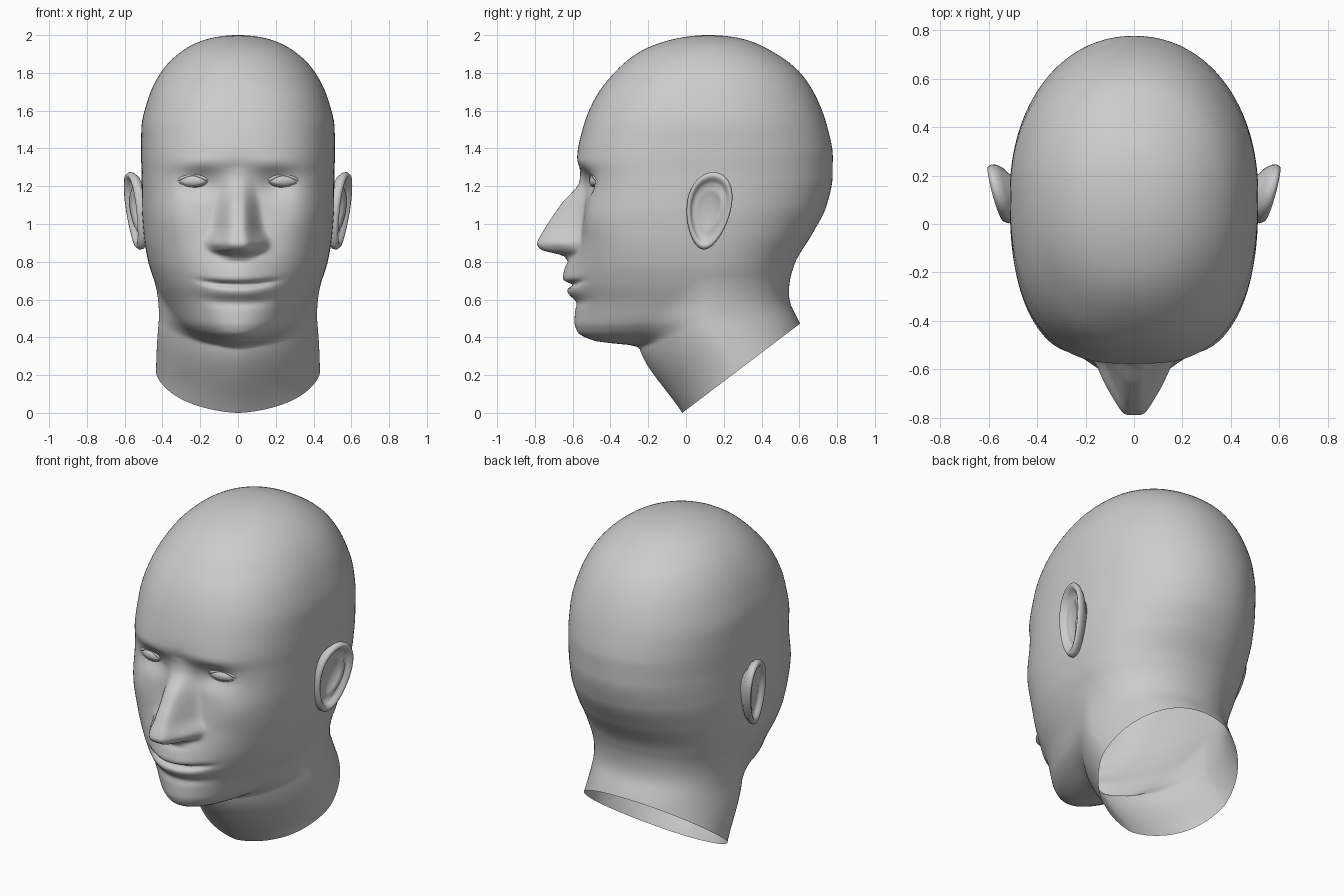
import bpy, bmesh, math
from mathutils import Vector

cube = bpy.data.objects.get("Cube")
if cube:
    bpy.data.objects.remove(cube, do_unlink=True)

grey = bpy.data.materials.new("plain grey")
grey.use_nodes = True
COLOUR = (0.6, 0.6, 0.6, 1)
grey.diffuse_color = COLOUR
grey.node_tree.nodes["Principled BSDF"].inputs["Base Color"].default_value = COLOUR

# Profiles by height: z, front y, back y, half width, front roundness
SKULL = [(2, .12, .12, 0, 2), (1.98, -.06, .3, .16, 2), (1.92, -.23, .445, .29, 2.1),
         (1.8, -.38, .605, .41, 2.2), (1.65, -.49, .7, .48, 2.4), (1.5, -.548, .752, .512, 2.5),
         (1.36, -.575, .777, .513, 2.65), (1.25, -.55, .776, .51, 2.85), (1.1, -.54, .745, .51, 2.9),
         (.95, -.56, .67, .5, 2.8), (.8, -.585, .58, .475, 2.55), (.68, -.595, .54, .435, 2.3),
         (.58, -.585, .5, .39, 2.1), (.48, -.59, .46, .34, 2), (.43, -.575, .42, .29, 2),
         (.38, -.48, .4, .2, 2), (.355, -.26, .35, .13, 2), (.3, 0, .3, .1, 2), (0, .1, .3, .05, 2)]
NECK = [(1.1, 0, .2, .1), (.9, -.05, .38, .28), (.7, -.18, .5, .38), (.58, -.23, .55, .41),
        (.48, -.27, .6, .42), (.34, -.245, .66, .43), (0, -.02, .85, .44)]
# Nose: z, depth, half width
NOSE = [(1.3, 0, .08), (1.22, .02, .095), (1.1, .125, .125), (.98, .19, .145), (.9, .215, .18),
        (.865, .18, .165), (.83, .04, .12), (.8, 0, .1)]


def depth(z):
    return math.sqrt(max(0, 2 - z))


def sample(table, z):
    """Monotone smooth interpolation down a profile table."""
    z = min(table[0][0], max(table[-1][0], z))
    ts = [depth(row[0]) for row in table]
    t = depth(z)
    i = max(k for k in range(len(ts) - 1) if k == 0 or ts[k] <= t)
    h = ts[i + 1] - ts[i]
    u = (t - ts[i]) / h

    def slope(k, c):
        return (table[k + 1][c] - table[k][c]) / (ts[k + 1] - ts[k])

    def tangent(k, c):
        if k == 0 or k == len(ts) - 1:
            return slope(max(0, k - 1), c)
        a, b = slope(k - 1, c), slope(k, c)
        return 2 * a * b / (a + b) if a * b > 0 else 0

    out = []
    for c in range(1, len(table[0])):
        p, q = table[i][c], table[i + 1][c]
        m, n = tangent(i, c) * h, tangent(i + 1, c) * h
        out.append((2*u**3 - 3*u*u + 1)*p + (u**3 - 2*u*u + u)*m
                   + (3*u*u - 2*u**3)*q + (u**3 - u*u)*n)
    return out


def smooth(u):
    u = min(1, max(0, u))
    return u * u * (3 - 2 * u)


def bump(d, size):
    return math.exp(-(d / size) ** 2)


def radius(angle, axis, front, back, wide, n_front, n_back):
    s, c = abs(math.sin(angle)), math.cos(angle)
    long, n = (axis - front, n_front) if c > 0 else (back - axis, n_back)
    return ((s / max(.001, wide)) ** n + (abs(c) / max(.001, long)) ** n) ** (-1 / n)


def face_relief(x, z):
    """How far the facial features push forward."""
    x = abs(x)
    d, w = sample(NOSE, z)
    f = d * (1 - smooth((x / w - .15) / .85))
    f += .022 * bump(x - .125, .035) * bump(z - .895, .035)    # nostril wings
    f -= .045 * bump(x - .2, .1) * bump(z - 1.21, .07)         # eye sockets
    f += .01 * bump(x - .2, .15) * bump(z - 1.32, .04)         # brows
    f += .03 * bump(x - .34, .13) * bump(z - 1.05, .13)        # cheekbones
    f += .055 * bump(x, .15) * bump(z - .745, .1)              # mouth mound
    lips = math.exp(-(x / .18) ** 4)
    z -= .5 * x * x
    f += lips * (.008 * bump(z - .71, .025) - .036 * bump(z - .678, .013)
                 + .018 * bump(z - .635, .03) - .01 * bump(z - .58, .025))
    return f


def head_point(z, angle):
    axis = .12 + .18 * smooth((.52 - z) / .42)
    r = radius(angle, axis, *sample(SKULL, z), 2.1)
    if z < 1:
        k = radius(angle, axis, *sample(NECK, z), 1.58, 2.15)
        blend = max(0, .08 - abs(r - k))
        r = max(r, k) + blend * blend / .32
    x, y = r * math.sin(angle), axis - r * math.cos(angle)
    y -= face_relief(x, z) * smooth((-.1 - y) / .25)
    return Vector((x, y, z))


def finish(name, bm):
    bmesh.ops.recalc_face_normals(bm, faces=bm.faces)
    mesh = bpy.data.meshes.new(name)
    bm.to_mesh(mesh)
    bm.free()
    for p in mesh.polygons:
        p.use_smooth = True
    mesh.materials.append(grey)
    obj = bpy.data.objects.new(name, mesh)
    bpy.context.collection.objects.link(obj)
    return obj


def skin(rings):
    """Join closed rings of points into a surface."""
    bm = bmesh.new()
    loops = [[bm.verts.new(p) for p in ring] for ring in rings]
    for a, b in zip(loops, loops[1:]):
        for i in range(len(a)):
            j = (i + 1) % len(a)
            bm.faces.new((a[i], a[j], b[j], b[i]))
    bmesh.ops.remove_doubles(bm, verts=bm.verts, dist=.0005)
    return bm


# Head and neck, with the neck cut off at a slant and left open
SEGMENTS = 160
turns = [2 * math.pi * i / SEGMENTS for i in range(SEGMENTS)]
angles = [u - .5 * math.sin(u) for u in turns]
heights = [2 - .6 * (i / 30) ** 2 for i in range(30)] + [1.4 - .01 * i for i in range(145)]
bm = skin([[head_point(z, a) for a in angles] for z in heights])
bmesh.ops.bisect_plane(bm, geom=bm.verts[:] + bm.edges[:] + bm.faces[:], dist=.0001,
                       plane_co=(0, -.02, 0), plane_no=(0, .47, -.62), clear_outer=True)
head = finish("head_and_neck", bm)

# Eyes with upper and lower lids
seat = min((v.co for v in head.data.vertices if v.co.y < 0),
           key=lambda p: (p.x - .24) ** 2 + (p.z - 1.225) ** 2).y + .022


def eye_point(side, dx, dy, dz):
    return Vector((side * (.24 + dx), seat + dy + .2 * dx, 1.228 + dz))


for side, label in ((1, "left"), (-1, "right")):
    bm = bmesh.new()
    bmesh.ops.create_uvsphere(bm, u_segments=32, v_segments=16, radius=1)
    for v in bm.verts:
        v.co = eye_point(side, v.co.x * .085, v.co.y * .045, v.co.z * .038)
    finish(label + "_eye", bm)
    for lid, lift, thick in (("upper", .031, .009), ("lower", -.029, .004)):
        curve = bpy.data.curves.new(label + lid, "CURVE")
        curve.dimensions = "3D"
        curve.bevel_depth = thick
        curve.bevel_resolution = 2
        line = curve.splines.new("POLY")
        line.points.add(16)
        for i, p in enumerate(line.points):
            u = i / 8 - 1
            dz = lift * math.cos(u * math.pi / 2)
            bulge = math.sqrt(max(0, 1 - u * u - (dz / .038) ** 2))
            p.co = (*eye_point(side, u * .085, -.045 * bulge, dz), 1)
        curve.materials.append(grey)
        obj = bpy.data.objects.new(label + "_" + lid + "_eyelid", curve)
        bpy.context.collection.objects.link(obj)

# Ears: rings from the hollow, over the rim, and back into the head (scale, lift, inner ridge)
EAR = [(0, -.012, 0), (.3, -.01, 0), (.46, -.004, .01), (.58, .002, .022), (.7, 0, .005),
       (.79, .016, 0), (.86, .032, 0), (.94, .035, 0), (1, .02, 0), (.99, 0, 0),
       (.9, -.02, 0), (.7, -.04, 0), (.5, -.09, 0)]


def ear_point(side, a, scale, lift, ridge):
    dz = .205 * math.sin(a) * scale
    y = .12 + .117 * math.cos(a) * (1 + .2 * math.sin(a)) * scale + .12 * dz
    x = .53 + .25 * (y - .12) + .1 * dz + lift + ridge * max(0, math.cos(a))
    return Vector((side * x, y, 1.07 + dz))


for side, label in ((1, "left"), (-1, "right")):
    rings = [[ear_point(side, 2 * math.pi * i / 40, *row) for i in range(40)] for row in EAR]
    finish(label + "_ear", skin(rings))
